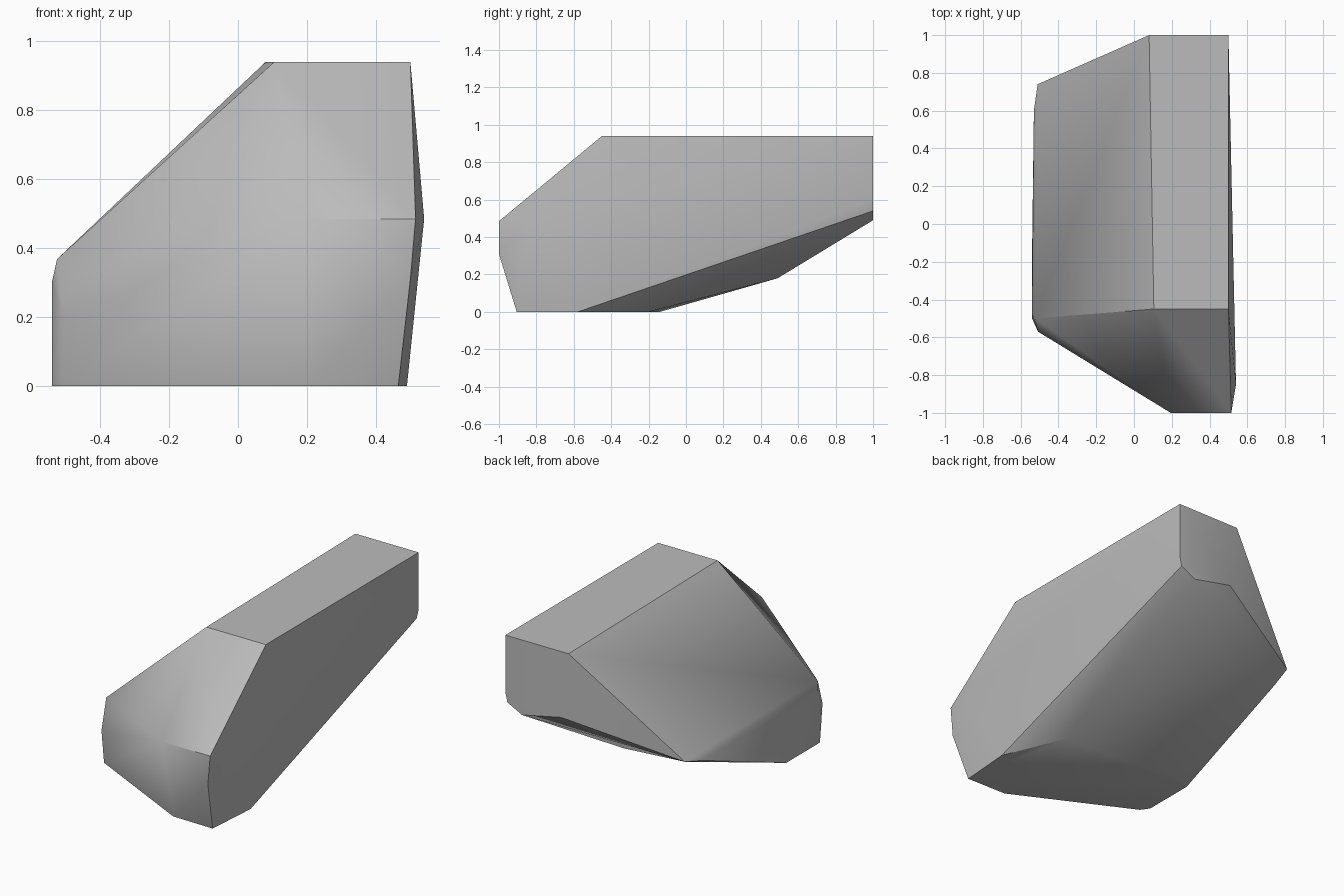
import bpy
import bmesh
import math

default_cube = bpy.data.objects.get("Cube")
if default_cube:
    bpy.data.objects.remove(default_cube, do_unlink=True)

# Flat outlines of the stone's main faces
ground_outline = [(0.465, -0.905), (0.2, -0.9), (-0.505, -0.55), (-0.54, -0.5),
                  (-0.54, -0.18), (-0.48, -0.14), (0.33, -0.2), (0.49, -0.58)]
top_outline = [(0.08, 1), (0.5, 1), (0.5, -0.45), (0.105, -0.45)]
back_outline = [(0.5, 0.6), (0.487, 0.54), (0.39, 0.49), (0.13, 0.545)]
front_outline = [(0.195, 0.485), (0.515, 0.485), (0.5, 0.31)]

points = [(x, y, 0) for x, y in ground_outline]
points += [(x, y, 0.94) for x, y in top_outline]
points += [(x, 1, z) for x, z in back_outline]
points += [(x, -1, z) for x, z in front_outline]

# Worn corners between the faces
points += [
    (-0.525, -0.5, 0.368), (-0.508, -0.57, 0.2), (-0.54, -0.48, 0.3),  # left front
    (-0.51, 0.74, 0.35), (-0.53, 0.6, 0.31),                           # left back
    (0.07, 0.49, 0.18),                                                # underside
    (0.54, -0.85, 0.485),                                              # right front
]


def hull_object(name, coords, material):
    """Wrap points in a convex shell and merge its nearly flat triangles."""
    mesh = bpy.data.meshes.new(name)
    bm = bmesh.new()
    for co in coords:
        bm.verts.new(co)
    hull = bmesh.ops.convex_hull(bm, input=bm.verts)
    loose = [v for v in bm.verts if not v.link_faces]
    bmesh.ops.delete(bm, geom=loose, context='VERTS')
    bmesh.ops.dissolve_limit(bm, angle_limit=math.radians(0.5),
                             verts=bm.verts, edges=bm.edges)
    bmesh.ops.recalc_face_normals(bm, faces=bm.faces)
    bm.to_mesh(mesh)
    bm.free()
    mesh.materials.append(material)
    obj = bpy.data.objects.new(name, mesh)
    bpy.context.collection.objects.link(obj)
    return obj


def flat_material(name, color):
    mat = bpy.data.materials.new(name)
    mat.use_nodes = True
    mat.diffuse_color = color
    mat.node_tree.nodes["Principled BSDF"].inputs["Base Color"].default_value = color
    return mat


stone = hull_object("rock", points, flat_material("stone grey", (0.5, 0.5, 0.5, 1)))

# Soften shallow creases, keep the hard ones
bpy.ops.object.select_all(action='DESELECT')
stone.select_set(True)
bpy.context.view_layer.objects.active = stone
bpy.ops.object.shade_smooth_by_angle(angle=math.radians(32))
